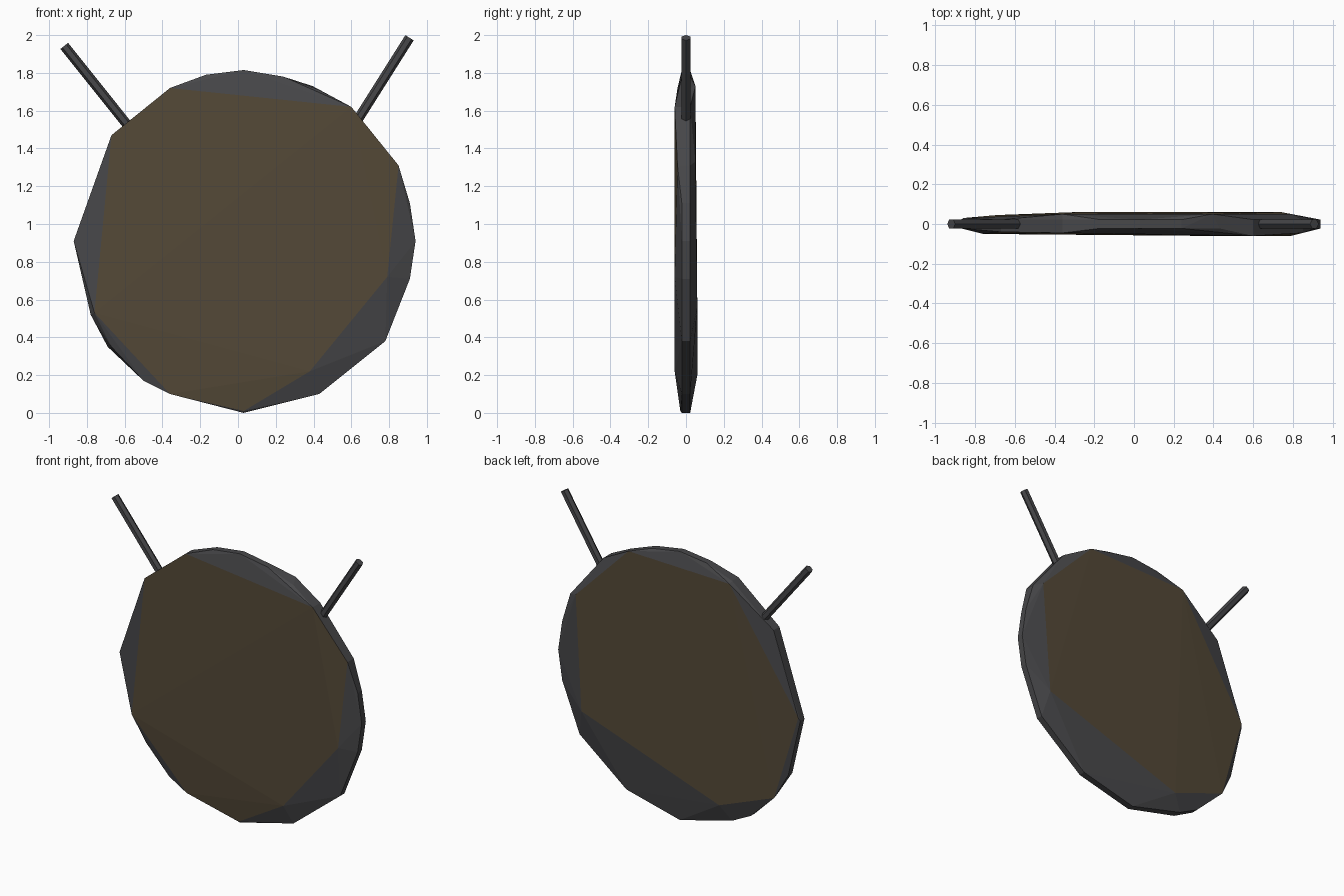
import bpy, bmesh, math
from mathutils import Matrix, Vector

cube = bpy.data.objects.get("Cube")
if cube:
    bpy.data.objects.remove(cube, do_unlink=True)


def material(name, rgb):
    mat = bpy.data.materials.new(name)
    mat.use_nodes = True
    mat.diffuse_color = (*rgb, 1)
    mat.node_tree.nodes["Principled BSDF"].inputs["Base Color"].default_value = (*rgb, 1)
    return mat


def add_object(name, bm, *materials):
    mesh = bpy.data.meshes.new(name)
    bm.to_mesh(mesh)
    bm.free()
    for mat in materials:
        mesh.materials.append(mat)
    obj = bpy.data.objects.new(name, mesh)
    bpy.context.collection.objects.link(obj)
    return obj


dark_grey = material("dark grey", (0.063, 0.063, 0.067))
brown = material("dark brown", (0.088, 0.066, 0.038))

# Outline of the rough disc (x, z); it becomes a thin band of half width RIM
RIM = 0.022
outline = [(0.03, 1.815), (0.24, 1.78), (0.43, 1.71), (0.60, 1.62), (0.85, 1.31),
           (0.91, 1.11), (0.94, 0.91), (0.91, 0.71), (0.78, 0.38), (0.43, 0.10),
           (0.03, 0), (-0.36, 0.10), (-0.50, 0.17), (-0.67, 0.35), (-0.78, 0.52),
           (-0.87, 0.91), (-0.67, 1.47), (-0.36, 1.72), (-0.17, 1.79)]

# Corners of the flat brown facets on each side (x, y, z)
front = [(-0.36, -0.045, 1.72), (0.60, -0.06, 1.62), (0.85, -0.045, 1.31),
         (0.79, -0.06, 0.72), (0.38, -0.06, 0.22), (0.03, -0.03, 0.01),
         (-0.36, -0.035, 0.10), (-0.76, -0.05, 0.53), (-0.67, -0.04, 1.47)]
back = [(0.79, 0.05, 1.33), (0.395, 0.05, 1.73), (-0.36, 0.05, 1.71),
        (-0.86, 0.03, 0.93), (-0.69, 0.045, 0.35), (-0.29, 0.06, 0.20),
        (0.74, 0.06, 0.56)]

# Faceted disc: hull over the rim band and both facets
bm = bmesh.new()
for x, z in outline:
    for side in (-RIM, RIM):
        bm.verts.new((x, side, z))
for point in front + back:
    bm.verts.new(point)
hull = bmesh.ops.convex_hull(bm, input=bm.verts[:])
loose = [v for v in bm.verts if not v.link_faces]
bmesh.ops.delete(bm, geom=loose, context="VERTS")
bmesh.ops.recalc_face_normals(bm, faces=bm.faces[:])
# Brown where every corner lies on the same raised facet
for face in bm.faces:
    depths = [v.co.y for v in face.verts]
    face.material_index = int(min(depths) > RIM + 0.003 or max(depths) < -RIM - 0.003)
add_object("faceted_disc", bm, dark_grey, brown)


# Slanted six-sided rods at the top
def rod(name, start, end):
    a, b = Vector((start[0], 0, start[1])), Vector((end[0], 0, end[1]))
    axis = b - a
    bm = bmesh.new()
    bmesh.ops.create_cone(bm, cap_ends=True, segments=6, radius1=0.026,
                          radius2=0.026, depth=axis.length)
    turn = Matrix.Rotation(math.atan2(axis.x, axis.z), 4, "Y")
    bm.transform(Matrix.Translation((a + b) / 2) @ turn @ Matrix.Rotation(math.pi / 2, 4, "Z"))
    add_object(name, bm, dark_grey)


rod("left_rod", (0.62, 1.53), (0.908, 1.986))
rod("right_rod", (-0.59, 1.53), (-0.92, 1.943))
